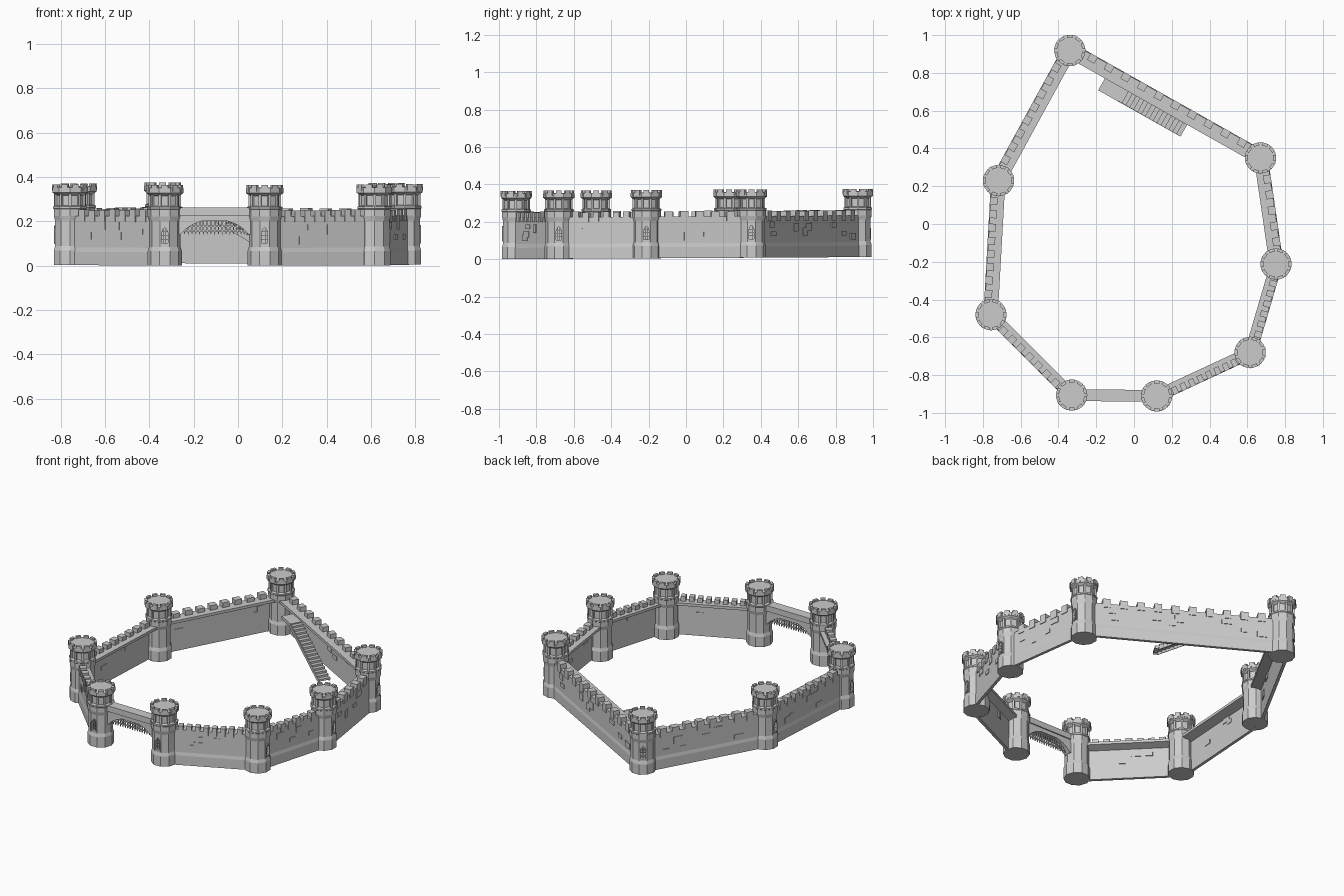
import bpy, bmesh, math, random
from mathutils import Matrix, Vector

if "Cube" in bpy.data.objects:
    bpy.data.objects.remove(bpy.data.objects["Cube"])

random.seed(4)
N = 10  # sides of each tower


def finish(bm, name):
    bmesh.ops.recalc_face_normals(bm, faces=bm.faces)
    me = bpy.data.meshes.new(name)
    bm.to_mesh(me)
    bm.free()
    ob = bpy.data.objects.new(name, me)
    bpy.context.collection.objects.link(ob)
    return ob


def box(bm, M, x0, x1, y0, y1, z0, z1):
    S = Matrix.Diagonal((x1 - x0, y1 - y0, z1 - z0, 1))
    T = Matrix.Translation(((x0 + x1) / 2, (y0 + y1) / 2, (z0 + z1) / 2))
    bmesh.ops.create_cube(bm, size=1, matrix=M @ T @ S)


def prism(bm, M, pts, axis, a, b):
    """Extrude a 2D outline along local x or y between a and b."""
    def place(p, t):
        return M @ (Vector((t, p[0], p[1])) if axis == 'x' else Vector((p[0], t, p[1])))
    A = [bm.verts.new(place(p, a)) for p in pts]
    B = [bm.verts.new(place(p, b)) for p in pts]
    bm.faces.new(A)
    bm.faces.new(B[::-1])
    for i in range(len(pts)):
        j = (i + 1) % len(pts)
        bm.faces.new((A[i], A[j], B[j], B[i]))


def lathe(bm, M, prof, n=N):
    rings = []
    for r, z in prof:
        rings.append([bm.verts.new(M @ Vector((r * math.cos((i + .5) * math.tau / n),
                                               r * math.sin((i + .5) * math.tau / n), z)))
                      for i in range(n)])
    for a, b in zip(rings, rings[1:]):
        for i in range(n):
            j = (i + 1) % n
            bm.faces.new((a[i], a[j], b[j], b[i]))
    bm.faces.new(rings[0][::-1])
    bm.faces.new(rings[-1])


def lift(y):
    return (y + 0.98) * 0.006  # ground rises gently to the back


# tower x, y, window direction in degrees (counter-clockwise round the ring)
TOWERS = [(-.33, -.906, -90), (.12, -.91, -90), (.615, -.68, 0), (.752, -.212, 0),
          (.67, .35, 0), (-.34, .919, 126), (-.717, .23, 180), (-.757, -.48, 180)]


def tower(x, y, deg):
    M = Matrix.Translation((x, y, lift(y))) @ Matrix.Rotation(math.radians(deg), 4, 'Z')
    bm = bmesh.new()
    lathe(bm, M, [(.077, 0), (.077, .065), (.071, .085), (.071, .2), (.077, .222),
                  (.077, .252), (.08, .255), (.08, .264), (.066, .269), (.066, .314),
                  (.084, .327), (.084, .35), (.076, .352)])
    body = finish(bm, "tower_body")
    # crown merlons and neck pilasters
    bm = bmesh.new()
    ap = math.cos(math.pi / N)
    for i in range(N):
        R = M @ Matrix.Rotation(i * math.tau / N, 4, 'Z')
        box(bm, R, .066, .084 * ap + .002, -.015, .015, .335, .364)
        R = M @ Matrix.Rotation((i + .5) * math.tau / N, 4, 'Z')
        box(bm, R, .06, .073, -.006, .006, .266, .324)
    finish(bm, "tower_crown_details")
    # recessed pointed window with frame and bars
    f = .071 * ap
    out = [(-.02, .095), (-.02, .15), (-.011, .168), (0, .178), (.011, .168), (.02, .15), (.02, .095)]
    inn = [(px * .7, .101 + (pz - .095) * .86) for px, pz in out]
    bm = bmesh.new()
    prism(bm, M, inn, 'x', f - .018, f + .02)
    cutter = finish(bm, "window_cutter")
    cutter.hide_render = True
    cutter.hide_set(True)
    mod = body.modifiers.new("window", 'BOOLEAN')
    mod.operation, mod.object, mod.solver = 'DIFFERENCE', cutter, 'EXACT'
    bm = bmesh.new()
    for i in range(7):
        j = (i + 1) % 7
        prism(bm, M, [out[i], out[j], inn[j], inn[i]], 'x', f - .004, f + .005)
    for px in (-.005, .005):
        box(bm, M, f - .008, f - .005, px - .001, px + .001, .1, .166)
    for pz in (.118, .136, .152):
        box(bm, M, f - .008, f - .005, -.0145, .0145, pz - .001, pz + .001)
    finish(bm, "tower_window")


for t in TOWERS:
    tower(*t)


def wall_frame(i):
    """Local x runs along the wall, local -y points outward."""
    a, b = TOWERS[i], TOWERS[(i + 1) % 8]
    A, B = Vector((a[0], a[1], lift(a[1]))), Vector((b[0], b[1], lift(b[1])))
    d = B - A
    h = Vector((d.x, d.y, 0)).normalized()
    M = Matrix.Identity(4)
    M.col[0][:3] = h + Vector((0, 0, d.z / d.length))
    M.col[1][:3] = Vector((-h.y, h.x, 0))
    M.col[3][:3] = (A + B) / 2
    return M, d.length


# wall index, half thickness, merlon count
for i, w, count in [(1, .031, 8), (2, .03, 6), (3, .035, 5), (4, .038, 10),
                    (5, .036, 8), (6, .036, 8), (7, .031, 7)]:
    M, L = wall_frame(i)
    h = L / 2 - .03
    t = -w + .014            # inner face of the thin wall under the walkway
    bm = bmesh.new()
    prism(bm, M, [(-w - .004, 0), (t, 0), (t, .19), (w, .205), (w, .222), (-w, .222),
                  (-w, .08), (-w - .004, .06)], 'x', -h, h)
    finish(bm, "curtain_wall")
    # merlons along the outer half of the walkway
    bm = bmesh.new()
    span = L - .15
    pitch = span / count
    for k in range(count):
        c = -span / 2 + (k + .5) * pitch
        m = min(pitch * .29, .022)
        dz = random.uniform(-.003, .003)
        box(bm, M, c - m, c + m, -w - .004, -w + .036, .197, .25 + dz)
    finish(bm, "wall_merlons")
    # slightly raised stones on both faces
    bm = bmesh.new()
    for k in range(int(L * 14)):
        c = random.uniform(-L / 2 + .12, L / 2 - .12)
        z = random.choice((.095, .115, .14, .16))
        s, q = random.uniform(.015, .032), random.choice((.025, .035, .045))
        y = t if k % 3 == 0 else -w
        box(bm, M, c - s, c + s, y - .004, y + .004, z, min(z + q, .195))
    finish(bm, "wall_stones")

# gate bridge with arched underside
M, L = wall_frame(0)
bm = bmesh.new()
e = L / 2 - .04
arch = [(-.155, .14), (-.13, .165), (-.1, .185), (-.06, .2)]
prof = [(-e, .225), (-e, .14)] + arch + [(-x, z) for x, z in arch[::-1]] + [(e, .14), (e, .225)]
prism(bm, M, prof, 'y', -.024, .024)
box(bm, M, -e, e, -.031, .031, .225, .262)
finish(bm, "gate_bridge")

# raised portcullis with spiked bars
bm = bmesh.new()
for k in range(17):
    x = -.136 + k * .017
    prism(bm, M, [(x - .003, .215), (x - .003, .152), (x, .138), (x + .003, .152), (x + .003, .215)],
          'y', -.004, .004)
for z in (.157, .178):
    box(bm, M, -.15, .15, -.003, .003, z - .003, z + .003)
finish(bm, "portcullis")

# open stair on the inside of the back right wall
M, L = wall_frame(4)
bm = bmesh.new()
x0, x1, steps = -.155, .225, 16     # low end to high end
run = (x1 - x0) / steps
for k in range(steps):
    z = .006 + (k + 1) * .2 / steps
    x = x0 + k * run
    box(bm, M, x, x + run * 1.1, .038, .108, z - .012, z)
box(bm, M, x1, x1 + .12, .036, .11, .192, .212)
finish(bm, "stair_steps")
bm = bmesh.new()
for y in (.04, .104):
    prism(bm, M, [(x0, .0), (x0 + .03, .0), (x1 + .02, .186), (x1, .2), (x0, .012)], 'y', y, y + .006)
finish(bm, "stair_stringers")
